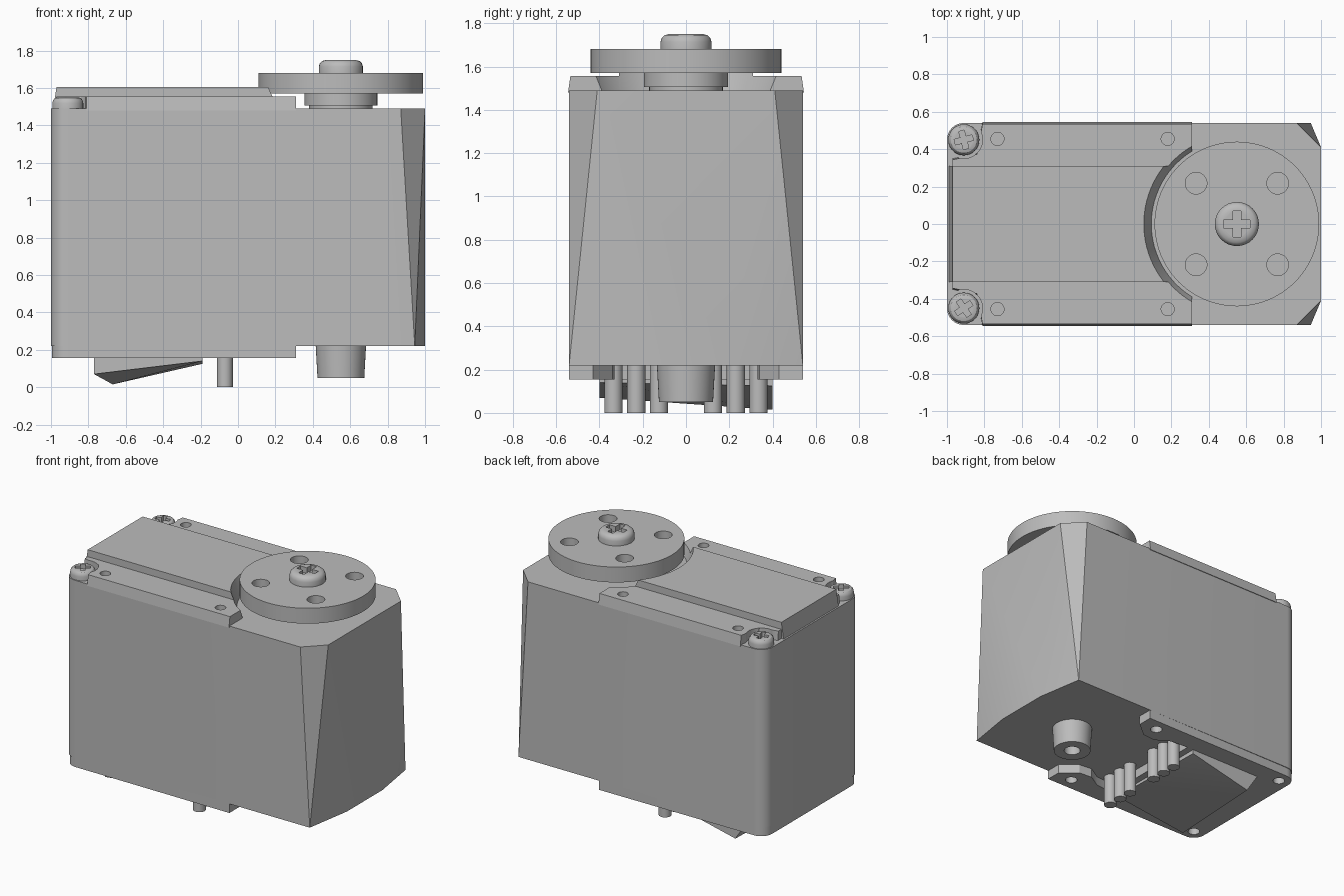
import bpy, bmesh
from math import cos, sin, pi, radians
from mathutils import Matrix

cube = bpy.data.objects.get("Cube")
if cube:
    bpy.data.objects.remove(cube, do_unlink=True)

grey = bpy.data.materials.new("mid_grey")
grey.use_nodes = True
colour = (0.5, 0.5, 0.5, 1)
grey.diffuse_color = colour
grey.node_tree.nodes["Principled BSDF"].inputs["Base Color"].default_value = colour

AXIS = 0.55      # x of the output shaft
TOP = 1.49       # top of the case
SCREW_X, SCREW_Y = -0.91, 0.45


def finish(name, bm):
    bmesh.ops.recalc_face_normals(bm, faces=bm.faces)
    mesh = bpy.data.meshes.new(name)
    bm.to_mesh(mesh)
    bm.free()
    mesh.materials.append(grey)
    ob = bpy.data.objects.new(name, mesh)
    bpy.context.collection.objects.link(ob)
    return ob


def hull(name, points):
    bm = bmesh.new()
    for p in points:
        bm.verts.new(p)
    bmesh.ops.convex_hull(bm, input=bm.verts)
    bmesh.ops.dissolve_limit(bm, angle_limit=0.01, verts=bm.verts, edges=bm.edges)
    return finish(name, bm)


def prism(name, outline, z0, z1, taper=1.0):
    bm = bmesh.new()
    low = [bm.verts.new((x, y, z0)) for x, y in outline]
    high = [bm.verts.new((x, y * taper, z1)) for x, y in outline]
    bm.faces.new(low)
    bm.faces.new(high)
    n = len(low)
    for i in range(n):
        j = (i + 1) % n
        bm.faces.new((low[i], low[j], high[j], high[i]))
    return finish(name, bm)


def cylinder(name, x, y, r0, r1, z0, z1, sides=48):
    bm = bmesh.new()
    bmesh.ops.create_cone(bm, cap_ends=True, segments=sides, radius1=r0, radius2=r1,
                          depth=z1 - z0, matrix=Matrix.Translation((x, y, (z0 + z1) / 2)))
    return finish(name, bm)


def box(name, x, y, z, sx, sy, sz):
    bm = bmesh.new()
    bmesh.ops.create_cube(bm, matrix=Matrix.Translation((x, y, z)) @ Matrix.Diagonal((sx, sy, sz, 1)))
    return finish(name, bm)


def cut(ob, cutters):
    bpy.context.view_layer.objects.active = ob
    for c in cutters:
        mod = ob.modifiers.new("cut", "BOOLEAN")
        mod.operation, mod.solver, mod.object = "DIFFERENCE", "EXACT", c
        bpy.ops.object.modifier_apply(modifier=mod.name)
        bpy.data.objects.remove(c, do_unlink=True)


def left_corner(sign, r=0.09, steps=8):
    """Rounded corner at the -x end, from the side to the end face."""
    return [(SCREW_X - r * sin(a), sign * (SCREW_Y + r * cos(a)))
            for a in (pi / 2 * i / steps for i in range(steps + 1))]


def notch():
    return cylinder("notch_cutter", AXIS, 0, 0.44, 0.51, 1.44, 1.64, 96)


# Case with rounded -x corners and tapering chamfers at +x
points = []
for s in (1, -1):
    for x, y in left_corner(s):
        points += [(x, y, 0.22), (x, y, TOP)]
    points += [(0.87, s * 0.54, TOP), (1, s * 0.41, TOP),
               (0.945, s * 0.54, 0.22), (1, s * 0.2, 0.22)]
hull("case", points)

# Bottom cover with two ears and screw holes
half = [(-0.14, 0.4), (0, 0.39), (0.1, 0.33), (0.2, 0.34), (0.31, 0.43), (0.31, 0.54)]
half += left_corner(1, 0.085)
outline = half + [(x, -y) for x, y in reversed(half)]
bottom = prism("bottom_cover", outline, 0.155, 0.225)
cut(bottom, [cylinder("hole_cutter", x, s * SCREW_Y, 0.04, 0.04, 0.1, 0.215, 20)
             for x in (SCREW_X, 0.18) for s in (1, -1)])

# Tilted panel under the bottom cover
panel = [(x, y, 0.17) for x in (-0.77, -0.19) for y in (-0.4, 0.4)]
panel += [(-0.77, -0.4, 0.07), (-0.19, -0.4, 0.14), (-0.67, 0.4, 0.015), (-0.19, 0.4, 0.125)]
hull("bottom_panel", panel)

# Raised centre of the top cover
centre = hull("top_cover_centre",
              [(x, y, z) for y in (-0.31, 0.31)
               for x, z in ((-0.99, TOP - 0.01), (0.4, TOP - 0.01), (-0.97, 1.605), (0.4, 1.605))])
cut(centre, [notch()])

for s, side in ((1, "left"), (-1, "right")):
    # Side strips of the top cover
    strip_outline = [(-0.97, 0.29), (-0.97, 0.35), (-0.84, 0.38), (-0.81, 0.545),
                     (0.31, 0.545), (0.31, 0.29)]
    strip = prism(side + "_top_strip", [(x, s * y) for x, y in strip_outline],
                  TOP - 0.01, 1.555, 0.98)
    cut(strip, [notch(), cylinder("recess_cutter", SCREW_X, s * SCREW_Y, 0.1, 0.1, 1.4, 1.7)]
        + [cylinder("hole_cutter", x, s * 0.455, 0.035, 0.035, 1.5, 1.7, 24) for x in (-0.73, 0.18)])


def screw(name, x, y, r, z0, z1, turn=0):
    """Pan head with a rounded rim and a cross recess."""
    h = z1 - z0
    rings = [(r, z0), (r, z0 + h * 0.55), (r * 0.95, z0 + h * 0.78),
             (r * 0.84, z0 + h * 0.93), (r * 0.65, z1)]
    head = hull(name, [(x + q * cos(a), y + q * sin(a), z) for q, z in rings
                       for a in (2 * pi * i / 32 for i in range(32))])
    arms = []
    for k in (0, 1):
        arm = box("cross_cutter", 0, 0, 0, r * 1.2, r * 0.36, h)
        arm.data.transform(Matrix.Translation((x, y, z1)) @ Matrix.Rotation(turn + k * pi / 2, 4, "Z"))
        arms.append(arm)
    cut(head, arms)


screw("left_case_screw", SCREW_X, SCREW_Y, 0.083, TOP - 0.01, 1.55, 0.25)
screw("right_case_screw", SCREW_X, -SCREW_Y, 0.083, TOP - 0.01, 1.55, 0.6)

# Output shaft, hub and round horn
cylinder("shaft_collar", AXIS, 0, 0.17, 0.17, TOP - 0.01, 1.51)
cylinder("horn_hub", AXIS, 0, 0.195, 0.195, 1.505, 1.58)
horn = cylinder("horn_disc", AXIS, 0, 0.44, 0.44, 1.57, 1.68, 96)
cut(horn, [cylinder("hole_cutter", AXIS + i * 0.218, j * 0.218, 0.058, 0.058, 1.5, 1.75, 32)
           for i in (1, -1) for j in (1, -1)])
screw("horn_screw", AXIS, 0, 0.118, 1.67, 1.75)

# Bearing boss under the case
boss = cylinder("bottom_boss", AXIS, 0, 0.125, 0.135, 0.05, 0.23)
cut(boss, [cylinder("hole_cutter", AXIS, 0, 0.055, 0.055, 0, 0.17, 24)])

# Two rows of three contact pins
for s, side in ((1, "left"), (-1, "right")):
    for i in range(3):
        cylinder(f"{side}_pin_{i + 1}", -0.07, s * (0.125 + 0.105 * i), 0.042, 0.042, 0, 0.23, 24)

# Smooth shading with sharp edges kept
bpy.ops.object.select_all(action="DESELECT")
for ob in bpy.context.scene.objects:
    if ob.type == "MESH" and grey.name in ob.data.materials:
        ob.select_set(True)
        bpy.context.view_layer.objects.active = ob
bpy.ops.object.shade_smooth_by_angle(angle=radians(30))
